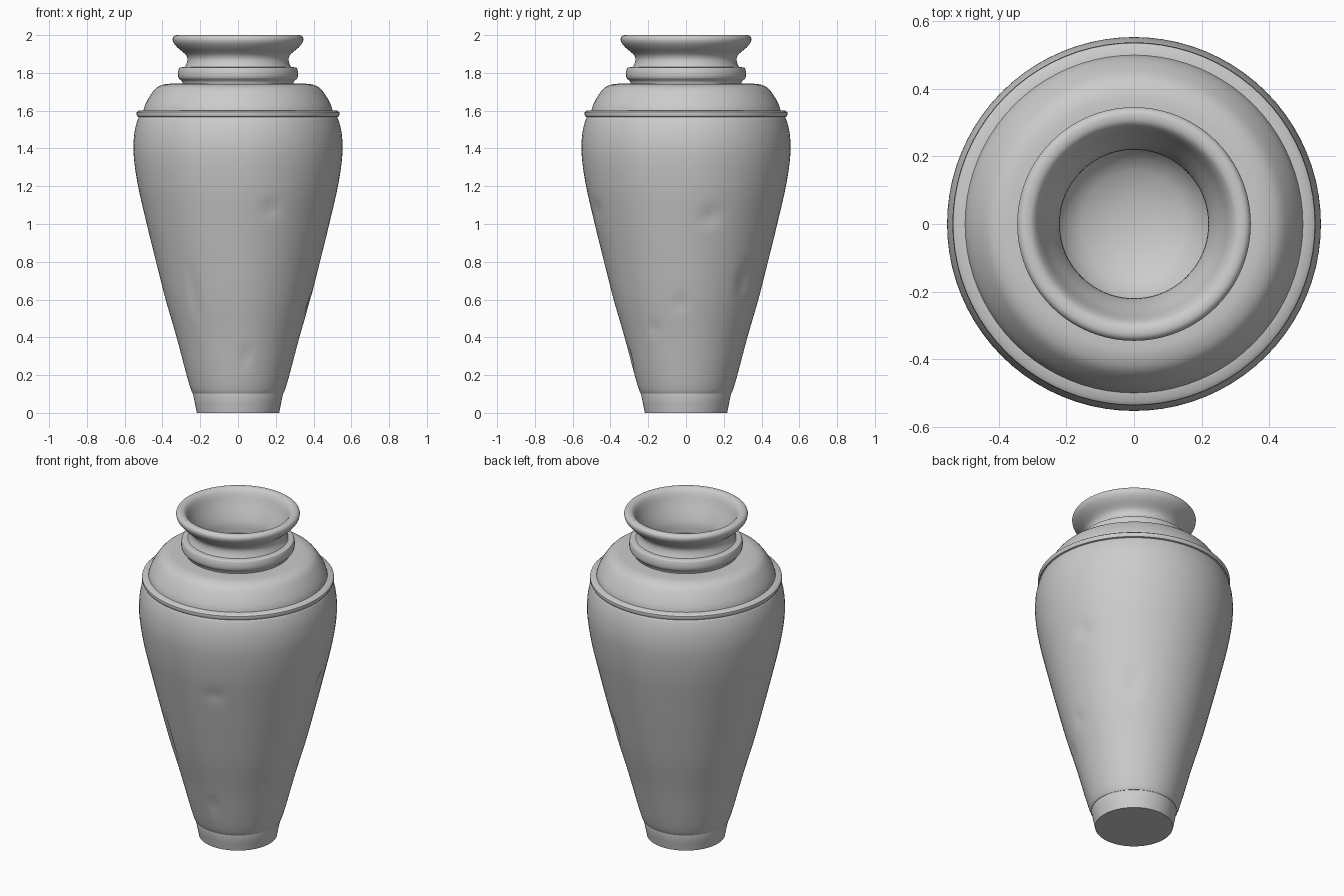
import bpy, bmesh, math
from mathutils import Vector

if "Cube" in bpy.data.objects:
    bpy.data.objects.remove(bpy.data.objects["Cube"], do_unlink=True)

SEGMENTS = 80

stone = bpy.data.materials.new("grey_stone")
stone.use_nodes = True
GREY = (0.6, 0.6, 0.6, 1)
stone.diffuse_color = GREY
stone.node_tree.nodes["Principled BSDF"].inputs["Base Color"].default_value = GREY


def curve_through(points, steps):
    """Smooth spline through (radius, height) points."""
    pts = [Vector(p) for p in points]
    pts = [2 * pts[0] - pts[1]] + pts + [2 * pts[-1] - pts[-2]]
    out = []
    for a, b, c, d in zip(pts, pts[1:], pts[2:], pts[3:]):
        for i in range(steps):
            t = i / steps
            out.append(0.5 * (2 * b + (c - a) * t + (2 * a - 5 * b + 4 * c - d) * t * t
                              + (3 * b - a - 3 * c + d) * t ** 3))
    return out + [pts[-2]]


def lathe(name, points, steps=1, dents=()):
    """Turn a profile around z; upward profiles face outward."""
    profile = curve_through(points, steps) if steps > 1 else [Vector(p) for p in points]
    bm = bmesh.new()
    rings = []
    for r, z in profile:
        if r < 1e-5:
            rings.append([bm.verts.new((0, 0, z))] * SEGMENTS)
            continue
        ring = []
        for i in range(SEGMENTS):
            a = math.tau * i / SEGMENTS
            cut = 0
            for angle, height, wide, tall, depth in dents:
                da = (a - math.radians(angle) + math.pi) % math.tau - math.pi
                d = math.hypot(da * r / wide, (z - height) / tall)
                cut = max(cut, depth * (1 - d))
            ring.append(bm.verts.new(((r - cut) * math.cos(a), (r - cut) * math.sin(a), z)))
        rings.append(ring)
    for low, high in zip(rings, rings[1:]):
        for i in range(SEGMENTS):
            j = (i + 1) % SEGMENTS
            quad = list(dict.fromkeys((low[i], low[j], high[j], high[i])))
            bm.faces.new(quad)
    mesh = bpy.data.meshes.new(name)
    bm.to_mesh(mesh)
    bm.free()
    mesh.materials.append(stone)
    obj = bpy.data.objects.new(name, mesh)
    bpy.context.collection.objects.link(obj)
    bpy.ops.object.select_all(action="DESELECT")
    obj.select_set(True)
    bpy.context.view_layer.objects.active = obj
    bpy.ops.object.shade_smooth_by_angle(angle=math.radians(40))
    return obj


# Foot with closed base
lathe("foot", [(0, 0), (0.218, 0), (0.228, 0.05), (0.238, 0.1), (0.236, 0.112), (0.225, 0.118)])

# Worn body: angle, height, half width, half height, depth of each dent
wear = [(-127, 0.65, 0.04, 0.2, 0.012), (-70, 1.08, 0.06, 0.06, 0.012),
        (-82, 0.3, 0.04, 0.06, 0.012), (15, 1.04, 0.07, 0.07, 0.014),
        (-5, 0.58, 0.05, 0.06, 0.01), (48, 0.7, 0.06, 0.12, 0.014),
        (170, 1.1, 0.06, 0.06, 0.012), (-30, 0.45, 0.03, 0.05, 0.012)]
lathe("body", [(0.225, 0.116), (0.25, 0.125), (0.325, 0.4), (0.383, 0.6), (0.434, 0.8),
               (0.483, 1.0), (0.529, 1.2), (0.552, 1.36), (0.55, 1.47), (0.532, 1.55),
               (0.515, 1.575)], 7, wear)

# Raised band around the shoulder
lathe("shoulder_band", [(0.515, 1.563), (0.532, 1.568), (0.538, 1.58), (0.536, 1.592),
                        (0.525, 1.6), (0.495, 1.602)])

# Domed shoulder
lathe("shoulder", [(0.502, 1.595), (0.492, 1.63), (0.468, 1.675), (0.435, 1.718),
                   (0.395, 1.738), (0.35, 1.743), (0.28, 1.743)], 4)

# Rounded collar
lathe("collar", [(0.292, 1.74), (0.298, 1.757), (0.314, 1.772), (0.318, 1.795),
                 (0.313, 1.822), (0.303, 1.829), (0.26, 1.832)], 3)

# Flared neck, rolled lip and throat
lathe("neck_and_lip", [(0.282, 1.829), (0.272, 1.85), (0.268, 1.875), (0.28, 1.9),
                       (0.318, 1.932), (0.34, 1.958), (0.346, 1.98), (0.338, 1.995),
                       (0.322, 2.0), (0.3, 1.994), (0.283, 1.97), (0.264, 1.92),
                       (0.238, 1.86), (0.222, 1.81), (0.22, 1.76)], 3)

# Hollow inside with a dished floor
lathe("inner_wall", [(0.22, 1.76), (0.25, 1.71), (0.4, 1.67), (0.49, 1.5), (0.5, 1.35),
                     (0.43, 1.0), (0.33, 0.6), (0.23, 0.25), (0.12, 0.16), (0, 0.14)], 3)
